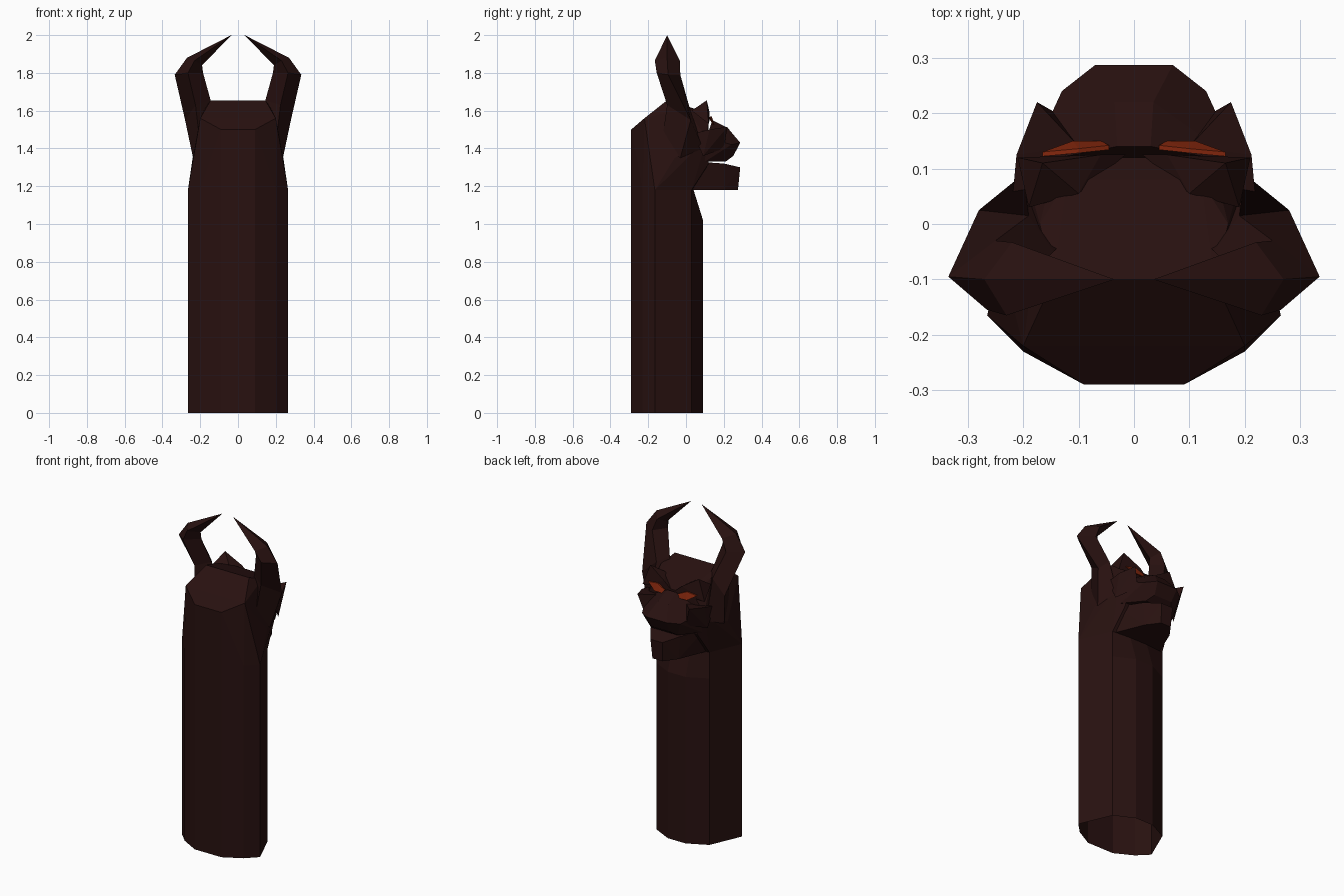
import bpy
import bmesh

cube = bpy.data.objects.get("Cube")
if cube:
    bpy.data.objects.remove(cube, do_unlink=True)


def material(name, rgb):
    m = bpy.data.materials.new(name)
    m.use_nodes = True
    m.diffuse_color = (*rgb, 1)
    bsdf = m.node_tree.nodes["Principled BSDF"]
    bsdf.inputs["Base Color"].default_value = (*rgb, 1)
    bsdf.inputs["Roughness"].default_value = 0.8
    return m


HIDE = material("dark brown", (0.021, 0.0055, 0.005))
GLOW = material("ember orange", (0.23, 0.02, 0.004))


def finish(bm, name, mat):
    bmesh.ops.recalc_face_normals(bm, faces=bm.faces[:])
    mesh = bpy.data.meshes.new(name)
    bm.to_mesh(mesh)
    bm.free()
    mesh.materials.append(mat)
    obj = bpy.data.objects.new(name, mesh)
    bpy.context.collection.objects.link(obj)
    return obj


def flip(points):
    return [(-x, y, z) for x, y, z in points]


def hull(name, points, mat=HIDE):
    """Faceted solid wrapped round a few corner points."""
    bm = bmesh.new()
    for p in points:
        bm.verts.new(p)
    out = bmesh.ops.convex_hull(bm, input=bm.verts[:])
    spare = [g for g in out["geom_interior"] if isinstance(g, bmesh.types.BMVert)]
    bmesh.ops.delete(bm, geom=spare, context="VERTS")
    return finish(bm, name, mat)


def loft(name, rings, tip=None):
    """Skin between rings, with an optional pointed end."""
    bm = bmesh.new()
    rows = [[bm.verts.new(p) for p in ring] for ring in rings]
    n = len(rows[0])
    for a, b in zip(rows, rows[1:]):
        for i in range(n):
            j = (i + 1) % n
            bm.faces.new((a[i], a[j], b[j], b[i]))
    if tip:
        t = bm.verts.new(tip)
        for i in range(n):
            bm.faces.new((rows[-1][i], rows[-1][(i + 1) % n], t))
    return finish(bm, name, HIDE)


def pair(name, points, mat=HIDE):
    hull("left_" + name, points, mat)
    hull("right_" + name, flip(points), mat)


# Neck column, open underneath
half = [(0.09, -0.29), (0.2, -0.23), (0.265, -0.165), (0.18, 0.03), (0.06, 0.09)]
section = half + [(-x, y) for x, y in reversed(half)]
loft("neck", [
    [(x, y, 0) for x, y in section],
    [(x, y, 1.02) for x, y in section],
    [(x, min(y, 0.04), 1.18) for x, y in section],
])

# Skull
skull = [(x, min(y, 0.04), 1.18) for x, y in half] + [
    (0.09, -0.29, 1.5), (0.2, -0.22, 1.56), (0.145, -0.1, 1.655),
    (0.24, -0.06, 1.35), (0.17, 0.0, 1.62), (0.12, 0.08, 1.6),
    (0.14, 0.12, 1.55), (0.2, 0.11, 1.45), (0.16, 0.12, 1.32),
]
hull("skull", skull + flip(skull))

# Upper muzzle
muzzle = [
    (0.03, 0.14, 1.55), (0.035, 0.22, 1.51), (0.07, 0.287, 1.43),
    (0.06, 0.25, 1.36), (0.13, 0.24, 1.42), (0.09, 0.21, 1.33),
    (0.18, 0.1, 1.33), (0.19, 0.11, 1.46),
]
hull("muzzle", muzzle + flip(muzzle))

# Lower jaw
jaw = [
    (0.04, 0.287, 1.3), (0.035, 0.275, 1.18), (0.1, 0.2, 1.32),
    (0.09, 0.2, 1.18), (0.17, 0.06, 1.33), (0.16, 0.03, 1.18),
]
hull("jaw", jaw + flip(jaw))

# Cheekbones
pair("cheekbone", [
    (0.212, 0.125, 1.5), (0.175, 0.22, 1.515), (0.1, 0.14, 1.5),
    (0.14, 0.2, 1.4), (0.21, 0.09, 1.36), (0.22, 0.04, 1.48),
])

# Brow ridges rising to a peak
pair("brow", [
    (0.015, 0.125, 1.55), (0.21, 0.12, 1.53), (0.165, 0.11, 1.655),
    (0.1, 0.055, 1.61), (0.19, 0.03, 1.6), (0.06, 0.125, 1.59),
])

# Eyes as thin slanted plates
eye = [
    (0.045, 0.142, 1.545), (0.06, 0.15, 1.525), (0.11, 0.15, 1.525),
    (0.165, 0.13, 1.56), (0.1, 0.136, 1.57),
]
pair("eye", eye + [(x, y - 0.008, z) for x, y, z in eye], GLOW)

# Horns: outer, front, inner and back corners of each ring
horn = [
    [(0.238, -0.03, 1.35), (0.2, 0.09, 1.4), (0.1, 0.0, 1.5), (0.2, -0.13, 1.42)],
    [(0.28, 0.025, 1.55), (0.19, 0.015, 1.63), (0.145, -0.05, 1.655), (0.225, -0.1, 1.63)],
    [(0.335, -0.095, 1.79), (0.25, -0.03, 1.79), (0.185, -0.09, 1.8), (0.265, -0.155, 1.8)],
    [(0.27, -0.1, 1.88), (0.22, -0.033, 1.865), (0.19, -0.09, 1.84), (0.23, -0.165, 1.865)],
]
tip = (0.035, -0.1, 2.0)
loft("left_horn", horn, tip)
loft("right_horn", [flip(r) for r in horn], flip([tip])[0])
